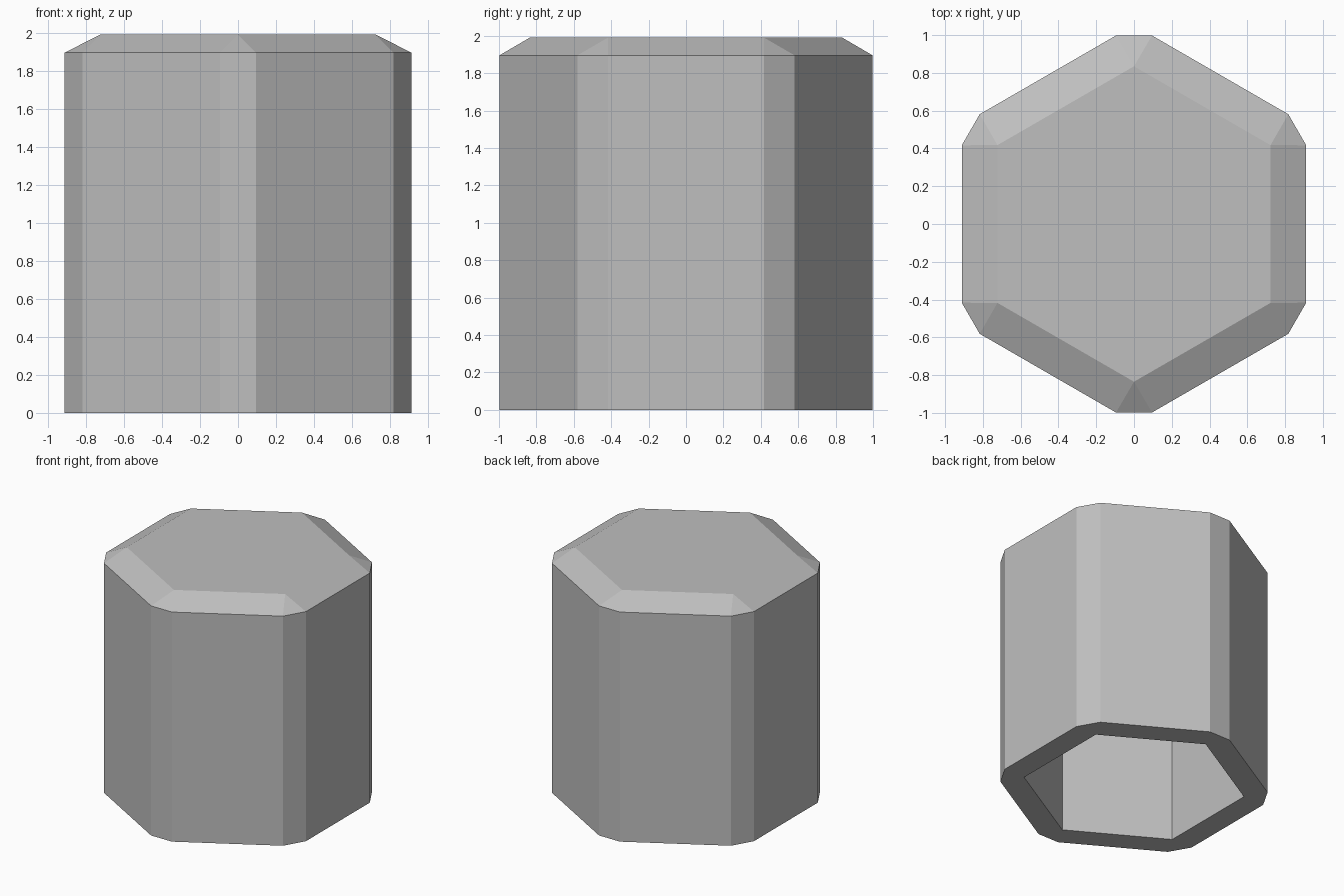
import bpy, bmesh, math
from mathutils import Vector

cube = bpy.data.objects.get("Cube")
if cube:
    bpy.data.objects.remove(cube, do_unlink=True)

HEIGHT, SHOULDER, CEILING = 1.99, 1.895, 1.8
INNER_RADIUS = 0.835      # top face and hollow corners
CORNER_REACH = 0.998      # distance to the middle of each cut corner
CORNER_HALF = 0.095       # half width of each cut corner

grey = bpy.data.materials.new("grey")
grey.use_nodes = True
colour = (0.52, 0.52, 0.52, 1)
grey.diffuse_color = colour
grey.node_tree.nodes["Principled BSDF"].inputs["Base Color"].default_value = colour

bm = bmesh.new()
directions = [Vector((math.cos(a), math.sin(a), 0))
              for a in (math.radians(90 + 60 * k) for k in range(6))]


def hexagon(z):
    return [bm.verts.new(d * INNER_RADIUS + Vector((0, 0, z))) for d in directions]


def cut_hexagon(z):
    ring = []
    for d in directions:
        side = Vector((-d.y, d.x, 0)) * CORNER_HALF
        for s in (-1, 1):
            ring.append(bm.verts.new(d * CORNER_REACH + side * s + Vector((0, 0, z))))
    return ring


def wall(lower, upper):
    n = len(lower)
    for i in range(n):
        j = (i + 1) % n
        bm.faces.new((lower[i], lower[j], upper[j], upper[i]))


def rim(outer, inner):
    # triangle at each cut corner, quad along each side
    for k in range(6):
        n = (k + 1) % 6
        bm.faces.new((outer[2 * k], outer[2 * k + 1], inner[k]))
        bm.faces.new((outer[2 * k + 1], outer[2 * n], inner[n], inner[k]))


# Outer shell with sloped shoulder and flat top
base, shoulder, top = cut_hexagon(0), cut_hexagon(SHOULDER), hexagon(HEIGHT)
wall(base, shoulder)
rim(shoulder, top)
bm.faces.new(top)

# Hollow open at the bottom
mouth, ceiling = hexagon(0), hexagon(CEILING)
rim(base, mouth)
wall(mouth, ceiling)
bm.faces.new(ceiling)

bmesh.ops.recalc_face_normals(bm, faces=bm.faces)
mesh = bpy.data.meshes.new("hexagonal_cap")
bm.to_mesh(mesh)
bm.free()
mesh.materials.append(grey)
cap = bpy.data.objects.new("hexagonal_cap", mesh)
bpy.context.collection.objects.link(cap)
